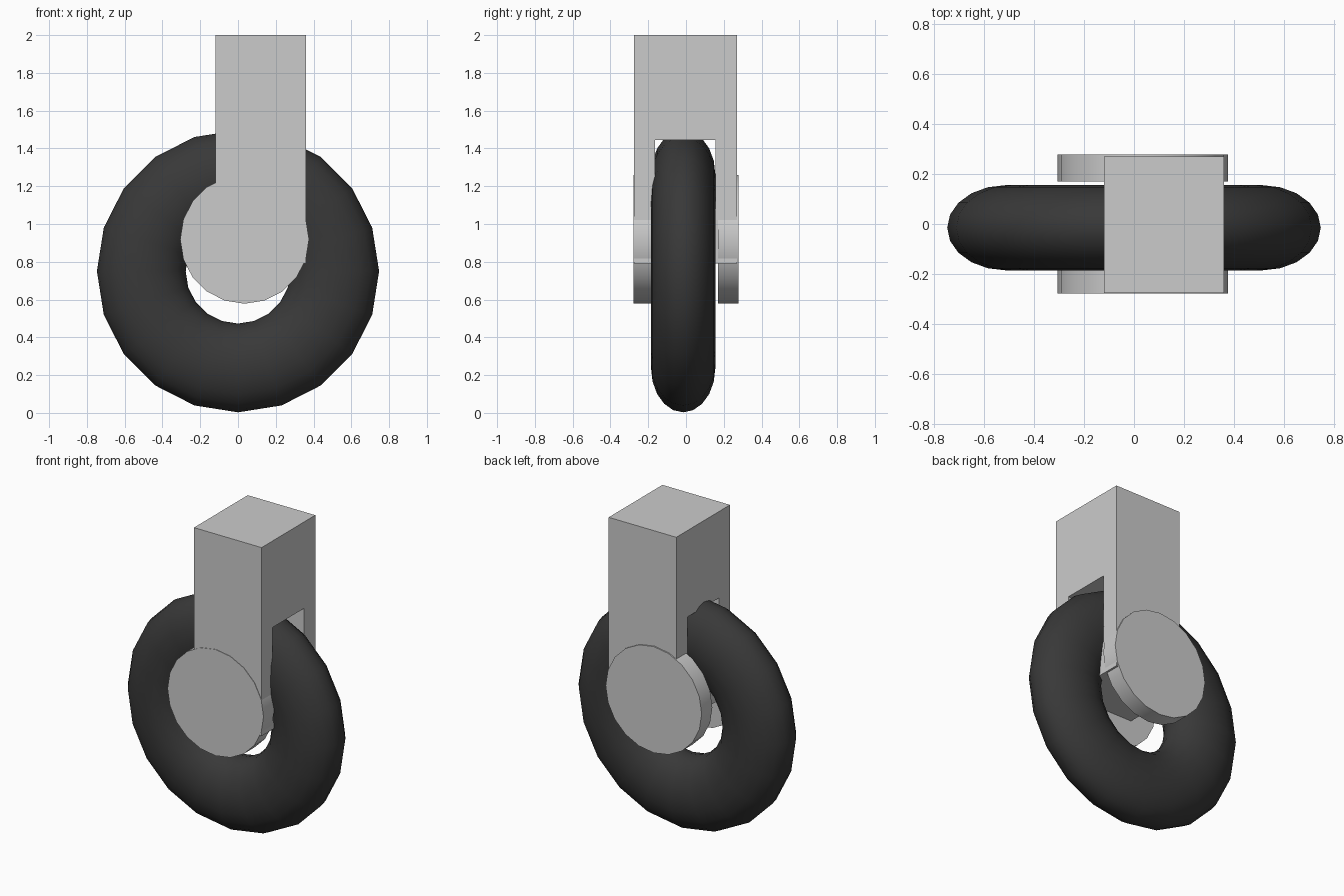
import bpy, bmesh
from math import pi, radians

if "Cube" in bpy.data.objects:
    bpy.data.objects.remove(bpy.data.objects["Cube"])


def box(name, lo, hi):
    bpy.ops.mesh.primitive_cube_add(size=1, location=[(a + b) / 2 for a, b in zip(lo, hi)])
    ob = bpy.context.object
    ob.name = name
    ob.scale = [b - a for a, b in zip(lo, hi)]
    bpy.ops.object.transform_apply(location=False, rotation=False, scale=True)
    return ob


# Tyre: 20-sided ring with a squashed cross-section
bpy.ops.mesh.primitive_torus_add(major_segments=20, minor_segments=20,
                                 major_radius=0.512, minor_radius=0.235,
                                 location=(0, -0.015, 0.75), rotation=(pi / 2, 0, 0))
tyre = bpy.context.object
tyre.name = "tyre"
tyre.scale = (1, 1, 0.725)
bpy.ops.object.transform_apply(location=False, rotation=True, scale=True)
bpy.ops.object.shade_smooth()
rubber = bpy.data.materials.new("dark_rubber")
rubber.diffuse_color = (0.04, 0.04, 0.04, 1)
rubber.use_nodes = True
rubber.node_tree.nodes["Principled BSDF"].inputs["Base Color"].default_value = rubber.diffuse_color
tyre.data.materials.clear()
tyre.data.materials.append(rubber)

# Fork: upside-down U profile extruded along x
profile = [(-0.275, 2), (-0.275, 0.79), (-0.165, 0.79), (-0.165, 1.445),
           (0.155, 1.445), (0.155, 0.79), (0.27, 0.79), (0.27, 2)]
bm = bmesh.new()
face = bm.faces.new([bm.verts.new((-0.12, y, z)) for y, z in profile])
ext = bmesh.ops.extrude_face_region(bm, geom=[face])
bmesh.ops.translate(bm, vec=(0.48, 0, 0),
                    verts=[g for g in ext["geom"] if isinstance(g, bmesh.types.BMVert)])
bmesh.ops.recalc_face_normals(bm, faces=bm.faces)
mesh = bpy.data.meshes.new("fork")
bm.to_mesh(mesh)
bm.free()
bpy.context.collection.objects.link(bpy.data.objects.new("fork", mesh))

# Axle block joining the fork legs through the tyre
box("axle_block", (-0.12, -0.165, 0.79), (0.36, 0.155, 1.0))

# Round hub caps on both legs
for name, side in (("front_hub_cap", -1), ("back_hub_cap", 1)):
    bpy.ops.mesh.primitive_cylinder_add(vertices=20, radius=0.341, depth=0.108,
                                        location=(0.035, side * 0.224, 0.919),
                                        rotation=(pi / 2, 0, 0))
    bpy.context.object.name = name
    bpy.ops.object.shade_smooth_by_angle(angle=radians(30))
